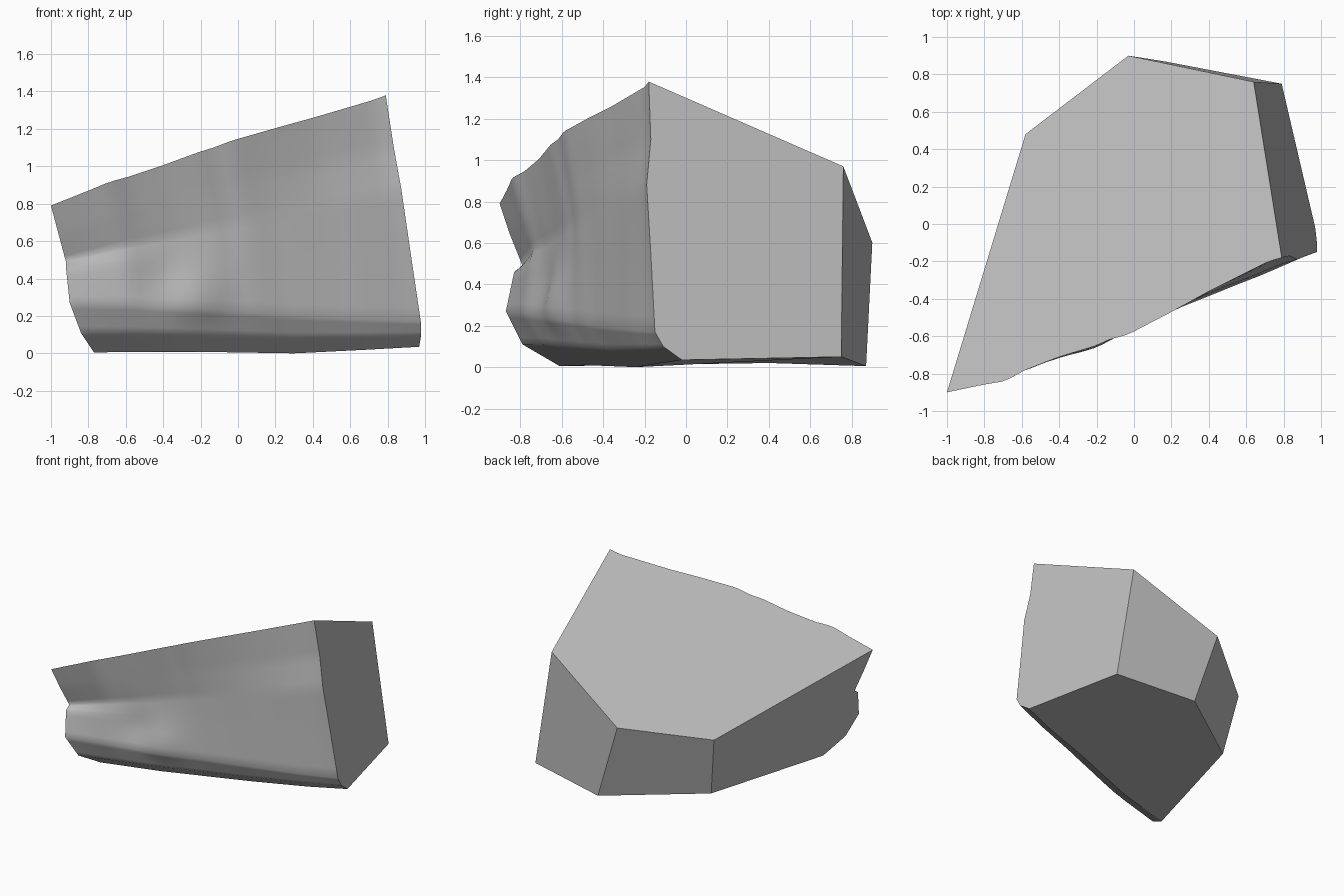
import bpy, bmesh, math
from mathutils import Vector

cube = bpy.data.objects.get("Cube")
if cube:
    bpy.data.objects.remove(cube, do_unlink=True)

COLS, ROWS = 44, 30


def on_top(x, y):
    """Point on the sloping upper cut."""
    return Vector((x, y, 0.474 * x - 0.36 * y + 0.94))


def on_side(y, z):
    """Point on the flat end cut."""
    return Vector((0.97 - 0.23 * y - 0.16 * z, y, z))


def sample(points, t, by_length):
    """Walk along a polyline, by length or by point index."""
    steps = [(b - a).length if by_length else 1.0 for a, b in zip(points, points[1:])]
    left = t * sum(steps)
    for a, b, step in zip(points, points[1:], steps):
        if left <= step:
            return a.lerp(b, left / step)
        left -= step
    return points[-1].copy()


# Corners of the flat cuts
top_left = on_top(-0.58, 0.48)
top_back = on_top(-0.03, 0.9)
top_right = on_top(0.64, 0.76)
low_right = on_side(0.75, 0.05)
low_back = Vector((0.16, 0.87, 0.005))
low_left = Vector((-0.5, 0.4, 0.02))

# Four edges of the weathered front
upper = [on_top(*p) for p in (
    (-1, -0.9), (-0.81, -0.86), (-0.69, -0.84), (-0.58, -0.78), (-0.4, -0.71), (-0.2, -0.65),
    (-0.14, -0.62), (-0.03, -0.59), (0.2, -0.47), (0.4, -0.36), (0.72, -0.2), (0.79, -0.18))]
left = [upper[0]] + [Vector(p) for p in (
    (-0.96, -0.85, 0.64), (-0.92, -0.79, 0.49), (-0.92, -0.83, 0.46),
    (-0.9, -0.87, 0.27), (-0.84, -0.79, 0.11), (-0.77, -0.61, 0.005))]
right = [upper[-1]] + [on_side(*p) for p in (
    (-0.17, 1.1), (-0.19, 0.88), (-0.17, 0.55), (-0.15, 0.17), (-0.11, 0.1), (-0.02, 0.035))]
lower = [left[-1]] + [Vector(p) for p in (
    (-0.32, -0.49, 0.01), (0.3, -0.24, 0), (0.7, -0.12, 0.02))] + [right[-1]]


def front_point(u, v):
    """Blend the four edges, then add the worn hump and hollow."""
    a, b = sample(upper, u, True), sample(lower, u, True)
    c, d = sample(left, v, False), sample(right, v, False)
    corners = upper[0].lerp(upper[-1], u).lerp(lower[0].lerp(lower[-1], u), v)
    p = a.lerp(b, v) + c.lerp(d, u) - corners
    fade = min(1, 16 * u * (1 - u) * v * (1 - v))
    for x, z, depth, size in ((-0.22, 0.3, -0.035, 0.14), (-0.42, 0.42, 0.03, 0.13)):
        p.y += fade * depth * math.exp(-((p.x - x) ** 2 + (p.z - z) ** 2) / size ** 2)
    return p


bm = bmesh.new()
grid = [[bm.verts.new(front_point(i / COLS, j / ROWS)) for j in range(ROWS + 1)]
        for i in range(COLS + 1)]
for i in range(COLS):
    for j in range(ROWS):
        face = bm.faces.new((grid[i][j], grid[i][j + 1], grid[i + 1][j + 1], grid[i + 1][j]))
        face.smooth = True

# Flat cuts closing the chunk
tl, tb, tr, lr, lb, ll = [bm.verts.new(p) for p in (
    top_left, top_back, top_right, low_right, low_back, low_left)]
caps = [[col[0] for col in grid] + [tr, tb, tl],
        [col[-1] for col in grid] + [lr, lb, ll],
        grid[0] + [ll, tl],
        grid[-1] + [lr, tr],
        [tr, tb, lb, lr],
        [tb, tl, ll, lb]]
for loop in caps:
    cap = bm.faces.new(loop)
    for edge in cap.edges:
        edge.smooth = False
bmesh.ops.recalc_face_normals(bm, faces=bm.faces[:])

# Stone material
stone = bpy.data.materials.new("stone_grey")
stone.use_nodes = True
stone.diffuse_color = (0.5, 0.5, 0.5, 1)
stone.node_tree.nodes["Principled BSDF"].inputs["Base Color"].default_value = (0.5, 0.5, 0.5, 1)

mesh = bpy.data.meshes.new("rock_chunk")
bm.to_mesh(mesh)
bm.free()
mesh.materials.append(stone)
rock = bpy.data.objects.new("rock_chunk", mesh)
bpy.context.collection.objects.link(rock)
